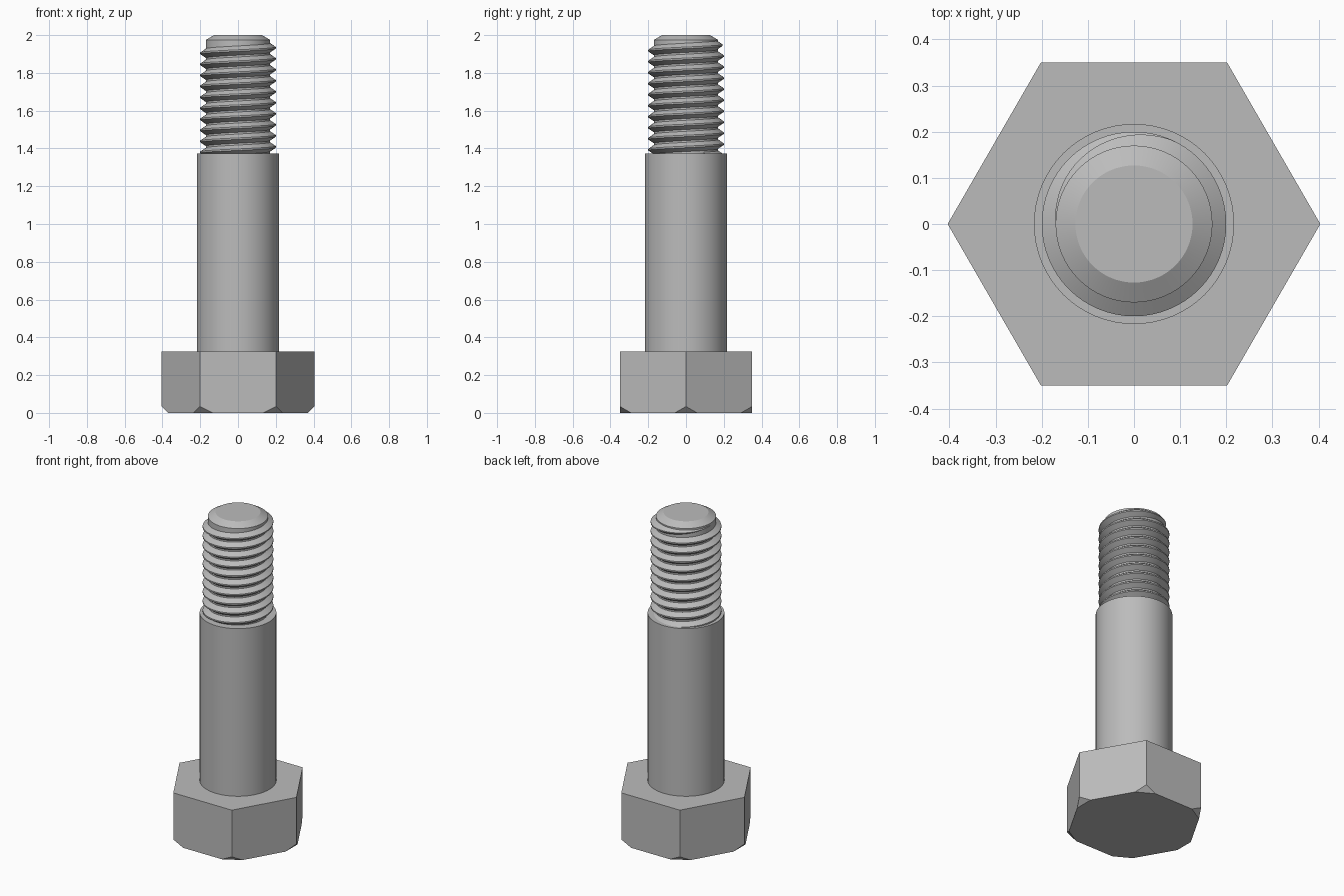
import bpy, bmesh, math
from mathutils import Vector

cube = bpy.data.objects.get("Cube")
if cube:
    bpy.data.objects.remove(cube, do_unlink=True)

HEX_R, HEAD_TOP = 0.404, 0.325
SHANK_R, SHANK_TOP = 0.217, 1.372
CORE_R, CREST_R, TOP = 0.17, 0.2, 2.0
PITCH, THREAD_END = 0.0583, 1.962
SEGMENTS = 64

steel = bpy.data.materials.new("steel grey")
steel.use_nodes = True
grey = (0.5, 0.5, 0.5, 1)
steel.diffuse_color = grey
steel.node_tree.nodes["Principled BSDF"].inputs["Base Color"].default_value = grey


def add_object(name, bm, smooth=True):
    bmesh.ops.recalc_face_normals(bm, faces=bm.faces)
    mesh = bpy.data.meshes.new(name)
    bm.to_mesh(mesh)
    bm.free()
    mesh.materials.append(steel)
    obj = bpy.data.objects.new(name, mesh)
    bpy.context.collection.objects.link(obj)
    if smooth:
        bpy.ops.object.select_all(action="DESELECT")
        obj.select_set(True)
        bpy.context.view_layer.objects.active = obj
        bpy.ops.object.shade_smooth_by_angle(angle=math.radians(25))
    return obj


def ring(bm, radius, z, count):
    return [bm.verts.new((radius * math.cos(math.tau * i / count),
                          radius * math.sin(math.tau * i / count), z))
            for i in range(count)]


def turned(profile, count):
    """Closed solid from (radius, height) rings."""
    bm = bmesh.new()
    rings = [ring(bm, r, z, count) for r, z in profile]
    for low, high in zip(rings, rings[1:]):
        for i in range(count):
            j = (i + 1) % count
            bm.faces.new((low[i], low[j], high[j], high[i]))
    bm.faces.new(rings[0])
    bm.faces.new(rings[-1])
    return bm


# Hexagonal head with its lower corners sliced off
bm = turned([(HEX_R, 0), (HEX_R, HEAD_TOP)], 6)
for i in range(6):
    a = math.tau * i / 6
    out = Vector((math.cos(a), math.sin(a), 0))
    cut = bmesh.ops.bisect_plane(
        bm, geom=bm.verts[:] + bm.edges[:] + bm.faces[:], dist=1e-6,
        plane_co=out * 0.37, plane_no=out - Vector((0, 0, 1)), clear_outer=True)
    edges = [e for e in cut["geom_cut"] if isinstance(e, bmesh.types.BMEdge)]
    bmesh.ops.holes_fill(bm, edges=edges)
add_object("hex_head", bm, smooth=False)

# Plain shank and the chamfered core of the threaded end
add_object("shank", turned([(SHANK_R, HEAD_TOP - 0.01), (SHANK_R, SHANK_TOP)], SEGMENTS))
add_object("thread_core", turned(
    [(CORE_R, SHANK_TOP - 0.01), (CORE_R, TOP - 0.025), (0.127, TOP)], SEGMENTS))

# Right-handed helical ridge, running out at the back left of the tip
bm = bmesh.new()
turns = (THREAD_END - SHANK_TOP) / PITCH + 0.3
steps = int(turns * SEGMENTS)
fade = 0.32 * SEGMENTS
rows = []
for k in range(steps + 1):
    left = steps - k
    angle = math.pi - math.tau * left / SEGMENTS
    z = THREAD_END - PITCH * left / SEGMENTS
    size = max(0.02, min(1, left / fade))
    crest = CORE_R + (CREST_R - CORE_R) * size
    base, tip = 0.42 * PITCH * size, 0.07 * PITCH * size
    section = ((CORE_R - 0.004, -base), (CORE_R, -base), (crest, -tip),
               (crest, tip), (CORE_R, base), (CORE_R - 0.004, base))
    rows.append([bm.verts.new((r * math.cos(angle), r * math.sin(angle), z + dz))
                 for r, dz in section])
for a, b in zip(rows, rows[1:]):
    for i in range(6):
        j = (i + 1) % 6
        bm.faces.new((a[i], a[j], b[j], b[i]))
bm.faces.new(rows[0])
bm.faces.new(rows[-1])
add_object("thread_ridge", bm)
